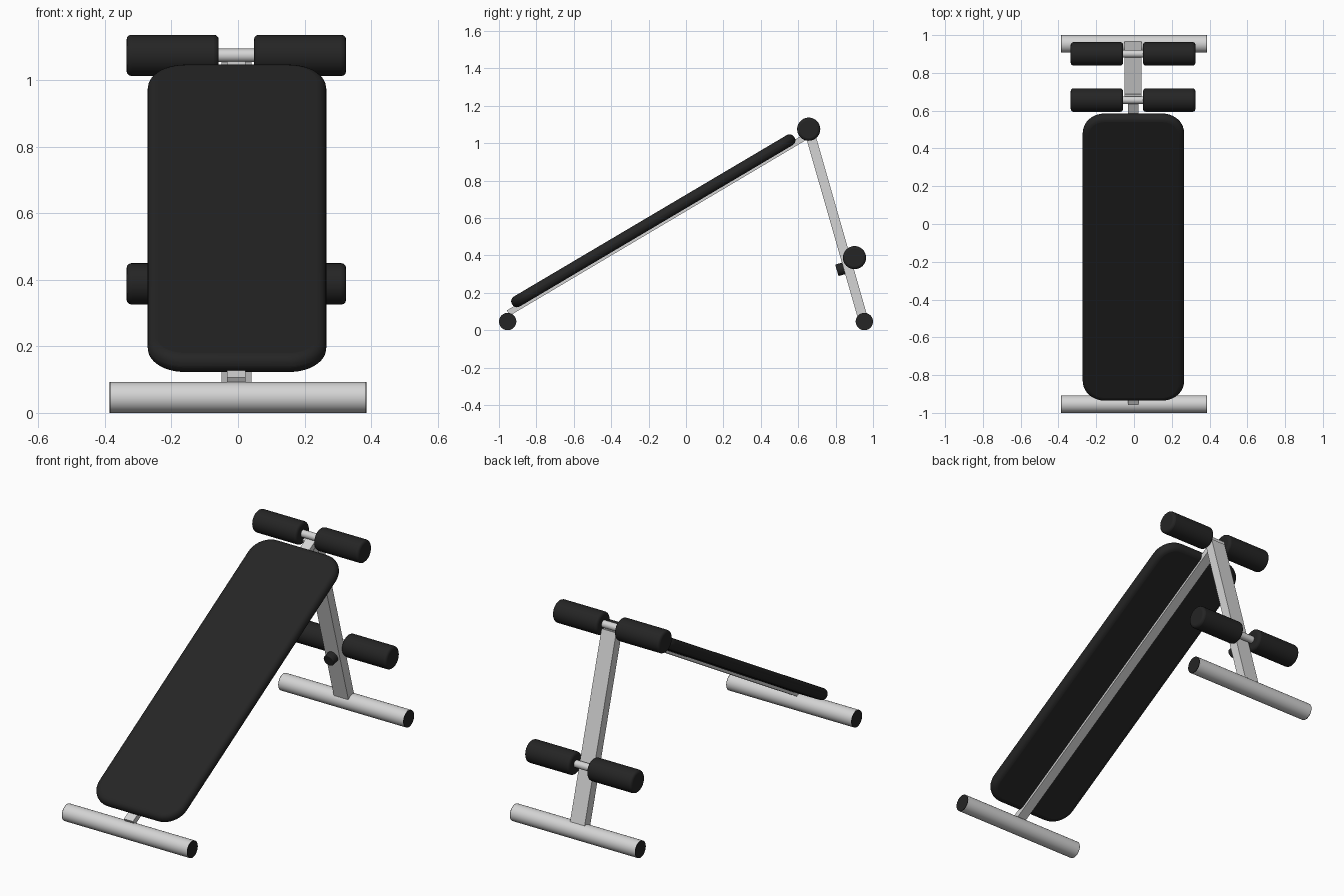
import bpy, bmesh, math
from mathutils import Vector, Matrix

if "Cube" in bpy.data.objects:
    bpy.data.objects.remove(bpy.data.objects["Cube"])

CX = -0.005  # frame centre line


def material(name, c):
    m = bpy.data.materials.new(name)
    m.diffuse_color = (c, c, c, 1)
    m.use_nodes = True
    m.node_tree.nodes["Principled BSDF"].inputs["Base Color"].default_value = m.diffuse_color
    return m


metal = material("light grey metal", 0.66)
black = material("black padding", 0.018)


def finish(name, bm, mat, matrix, bevel=0, segments=3):
    me = bpy.data.meshes.new(name)
    bm.to_mesh(me)
    bm.free()
    ob = bpy.data.objects.new(name, me)
    bpy.context.collection.objects.link(ob)
    me.materials.append(mat)
    ob.matrix_world = matrix
    if bevel:
        mod = ob.modifiers.new("rounded edges", 'BEVEL')
        mod.width, mod.segments = bevel, segments
        mod.limit_method, mod.angle_limit = 'ANGLE', math.radians(40)
    bpy.ops.object.select_all(action='DESELECT')
    ob.select_set(True)
    bpy.context.view_layer.objects.active = ob
    bpy.ops.object.shade_smooth_by_angle(angle=math.radians(40))
    return ob


def cylinder(name, a, b, r, mat, bevel=0):
    a, b = Vector(a), Vector(b)
    bm = bmesh.new()
    bmesh.ops.create_cone(bm, cap_ends=True, segments=32, radius1=r, radius2=r,
                          depth=(b - a).length)
    rot = (b - a).to_track_quat('Z', 'Y').to_matrix().to_4x4()
    return finish(name, bm, mat, Matrix.Translation((a + b) / 2) @ rot, bevel)


def slab(name, a, b, width, thick, mat, corner=0, bevel=0):
    """Box running from a to b in the YZ plane, optionally with round plan corners."""
    a, b = Vector(a), Vector(b)
    d = b - a
    bm = bmesh.new()
    bmesh.ops.create_cube(bm, size=1)
    bmesh.ops.scale(bm, vec=(width, d.length, thick), verts=bm.verts)
    if corner:
        edges = [e for e in bm.edges
                 if abs(e.verts[0].co.z - e.verts[1].co.z) > thick / 2]
        bmesh.ops.bevel(bm, geom=edges, offset=corner, offset_type='OFFSET',
                        segments=10, profile=0.5, affect='EDGES')
    rot = Matrix.Rotation(math.atan2(d.z, d.y), 4, 'X')
    return finish(name, bm, mat, Matrix.Translation((a + b) / 2) @ rot, bevel, 5)


# Backrest pad
ang = math.radians(30.6)
half = Vector((0, math.cos(ang), math.sin(ang))) * 0.877
mid = Vector((-0.003, -0.175, 0.585))
slab("bench_pad", mid - half, mid + half, 0.537, 0.062, black, 0.115, 0.029)

# Sloping beam under the pad and rear post
slab("main_beam", (CX, -0.95, 0.092), (CX, 0.67, 1.052), 0.056, 0.032, metal)
post_a, post_b = Vector((CX, 0.947, 0.06)), Vector((CX, 0.662, 1.055))
slab("rear_post", post_a, post_b, 0.09, 0.052, metal)

# Floor tubes with black end caps
for label, y in (("front", -0.9535), ("rear", 0.9535)):
    cylinder(label + "_foot", (-0.384, y, 0.0465), (0.384, y, 0.0465), 0.0465, metal)
    for side, s in (("left", -1), ("right", 1)):
        cylinder(f"{label}_{side}_foot_cap", (s * 0.380, y, 0.0465),
                 (s * 0.387, y, 0.0465), 0.0464, black)

# Foam leg rollers on their rods
for label, y, z in (("upper", 0.656, 1.075), ("lower", 0.901, 0.388)):
    cylinder(label + "_rod", (CX - 0.31, y, z), (CX + 0.31, y, z), 0.02, metal)
    for side, s in (("left", -1), ("right", 1)):
        cylinder(f"{label}_{side}_roller", (CX + s * 0.053, y, z),
                 (CX + s * 0.33, y, z), 0.062, black, 0.014)

# Adjustment knob on the front of the post
axis = (post_b - post_a).normalized()
out = Vector((0, -axis.z, axis.y))
base = Vector((CX, 0.868, 0.338))
cylinder("adjustment_knob", base + out * 0.02, base + out * 0.064, 0.032, black, 0.004)
